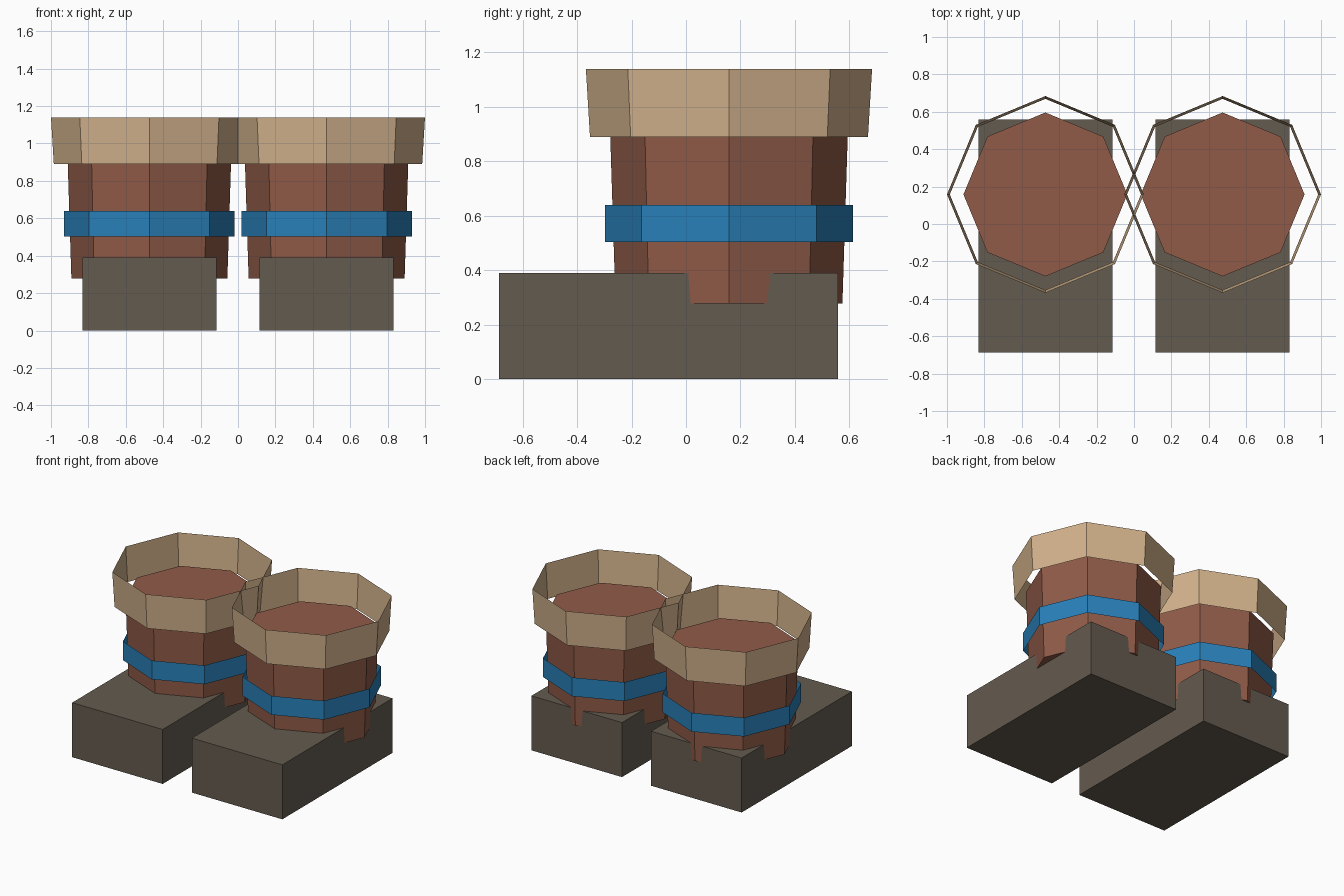
import bpy, bmesh
from mathutils import Matrix

if "Cube" in bpy.data.objects:
    bpy.data.objects.remove(bpy.data.objects["Cube"])


def srgb(r, g, b):
    lin = lambda c: c / 12.92 if c <= 0.04045 else ((c + 0.055) / 1.055) ** 2.4
    return (lin(r / 255), lin(g / 255), lin(b / 255), 1.0)


def material(name, rgb):
    m = bpy.data.materials.new(name)
    m.diffuse_color = srgb(*rgb)
    m.use_nodes = True
    m.node_tree.nodes["Principled BSDF"].inputs["Base Color"].default_value = m.diffuse_color
    return m


LEATHER = material("brown leather", (144, 91, 72))
SOLE = material("dark grey brown", (100, 91, 79))
CUFF = material("tan", (210, 178, 140))
BAND = material("blue", (41, 128, 185))


def finish(name, bm, mat):
    me = bpy.data.meshes.new(name)
    bm.to_mesh(me)
    bm.free()
    me.materials.append(mat)
    ob = bpy.data.objects.new(name, me)
    bpy.context.collection.objects.link(ob)


def ring(name, x, z0, z1, r0, r1, capped, mat):
    """Eight-sided tapered tube around the leg axis."""
    bm = bmesh.new()
    bmesh.ops.create_cone(bm, cap_ends=capped, segments=8, radius1=r0, radius2=r1,
                          depth=z1 - z0,
                          matrix=Matrix.Translation((x, 0.158, (z0 + z1) / 2)))
    finish(name, bm, mat)


def box(name, centre, size, mat):
    bm = bmesh.new()
    bmesh.ops.create_cube(bm, size=1, matrix=Matrix.Translation(centre)
                          @ Matrix.Diagonal((*size, 1)))
    finish(name, bm, mat)


for side, x in (("left", -0.4738), ("right", 0.4738)):
    # foot block
    box(side + "_foot", (x, -0.064, 0.195), (0.717, 1.247, 0.39), SOLE)
    # boot shaft, closed at both ends
    ring(side + "_shaft", x, 0.278, 0.941, 0.417, 0.438, True, LEATHER)
    # strap band, open tube
    ring(side + "_band", x, 0.504, 0.639, 0.456, 0.456, False, BAND)
    # flared cuff, open tube
    ring(side + "_cuff", x, 0.89, 1.14, 0.511, 0.526, False, CUFF)
